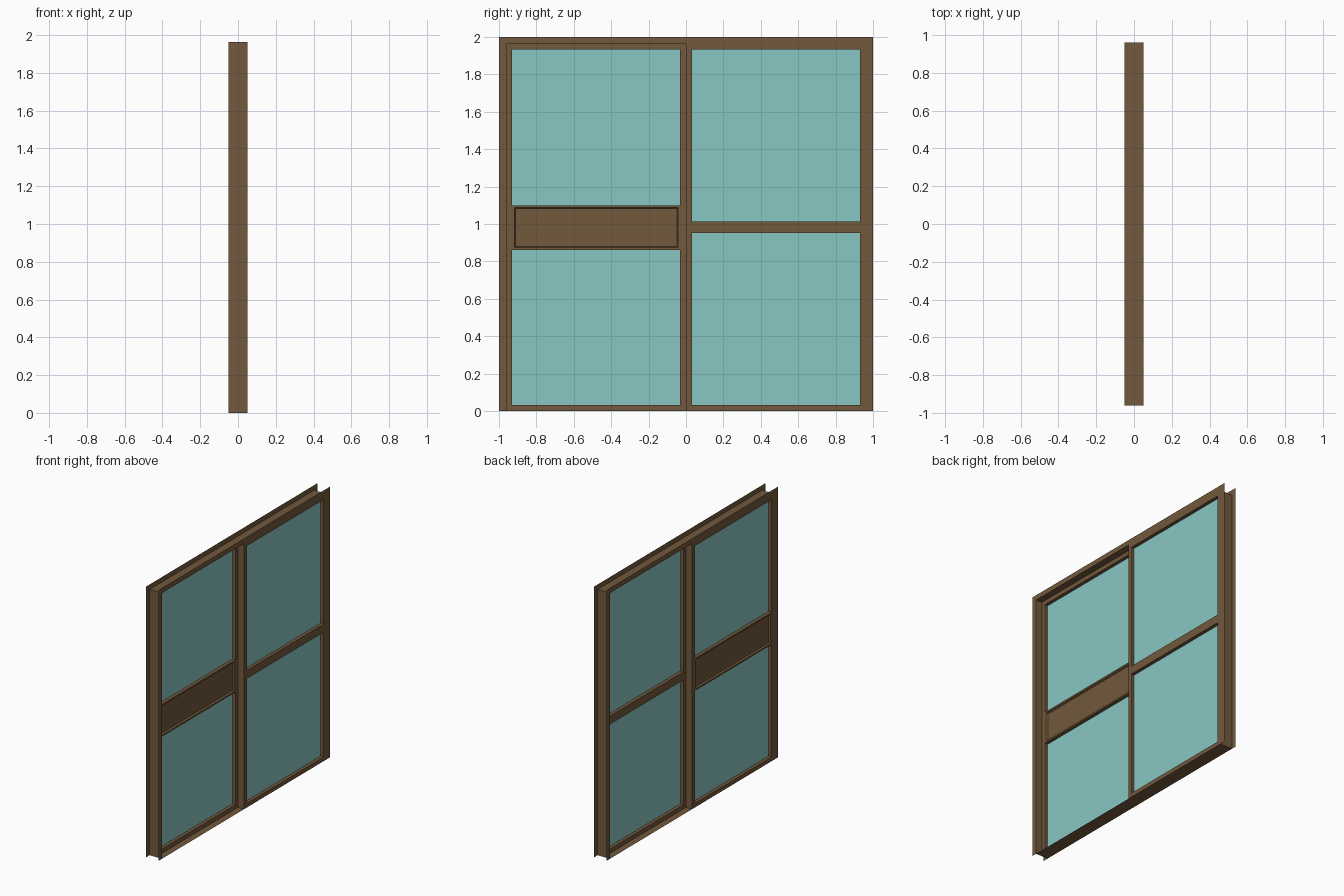
import bpy, bmesh

if "Cube" in bpy.data.objects:
    bpy.data.objects.remove(bpy.data.objects["Cube"])

W, H, D = 0.96, 1.963, 0.05      # opening half width, height, half depth
B = 0.031                        # sash border width


def material(name, color):
    m = bpy.data.materials.new(name)
    m.diffuse_color = color
    m.use_nodes = True
    m.node_tree.nodes["Principled BSDF"].inputs["Base Color"].default_value = m.diffuse_color
    return m


wood = material("brown_wood", (0.17, 0.10, 0.045, 1))
glass = material("teal_glass", (0.25, 0.57, 0.55, 1))


def finish(bm, name, mat):
    mesh = bpy.data.meshes.new(name)
    bm.to_mesh(mesh)
    bm.free()
    mesh.materials.append(mat)
    ob = bpy.data.objects.new(name, mesh)
    bpy.context.collection.objects.link(ob)
    return ob


def add_box(bm, x0, x1, y0, y1, z0, z1):
    verts = bmesh.ops.create_cube(bm, size=1)["verts"]
    for v in verts:
        v.co = (x1 if v.co.x > 0 else x0,
                y1 if v.co.y > 0 else y0,
                z1 if v.co.z > 0 else z0)


def sheet(name, corners, mat):
    bm = bmesh.new()
    bm.faces.new([bm.verts.new(c) for c in corners])
    return finish(bm, name, mat)


# Outer casing: U-shaped sheet profile swept up, across and down
inner = [(-W, 0), (-W, H), (W, H), (W, 0)]
outer = [(-1, 0), (-1, 2), (1, 2), (1, 0)]
bm = bmesh.new()
rows = [[bm.verts.new((x, *p)) for p in path]
        for x, path in ((D, outer), (D, inner), (-D, inner), (-D, outer))]
for a, b in zip(rows, rows[1:]):
    for i in range(3):
        bm.faces.new((a[i], a[i + 1], b[i + 1], b[i]))
finish(bm, "casing", wood)

# Threshold sheet
sheet("threshold", [(-D, -W, 0), (-D, W, 0), (D, W, 0), (D, -W, 0)], wood)


def sash(name, x0, x1, y0, y1, rail_z0, rail_z1, solid_rail=True):
    bm = bmesh.new()
    add_box(bm, x0, x1, y0, y0 + B, 0, H)
    add_box(bm, x0, x1, y1 - B, y1, 0, H)
    rails = [(0, B), (H - B, H)] + ([(rail_z0, rail_z1)] if solid_rail else [])
    for z0, z1 in rails:
        add_box(bm, x0, x1, y0 + B, y1 - B, z0, z1)
    finish(bm, name + "_sash", wood)
    # Panes in the middle of the sash depth
    x, ya, yb = (x0 + x1) / 2, y0 + B, y1 - B
    for label, z0, z1 in (("lower", B, rail_z0), ("upper", rail_z1, H - B)):
        sheet(f"{name}_{label}_pane",
              [(x, ya, z0), (x, yb, z0), (x, yb, z1), (x, ya, z1)], glass)


# Two sliding leaves on separate tracks
sash("right", 0, D, 0, W, 0.952, 1.013)
sash("left", -D, 0, -W, 0, 0.861, 1.10, solid_rail=False)

# Wide middle panel with a bevelled recess on both faces
bm = bmesh.new()
add_box(bm, -D, 0, -W + B, -B, 0.861, 1.10)
bm.normal_update()
for f in [f for f in bm.faces if abs(f.normal.x) > 0.9]:
    bmesh.ops.inset_region(bm, faces=[f], thickness=0.017)
    bmesh.ops.inset_region(bm, faces=[f], thickness=0.008, depth=-0.012)
finish(bm, "middle_panel", wood)
